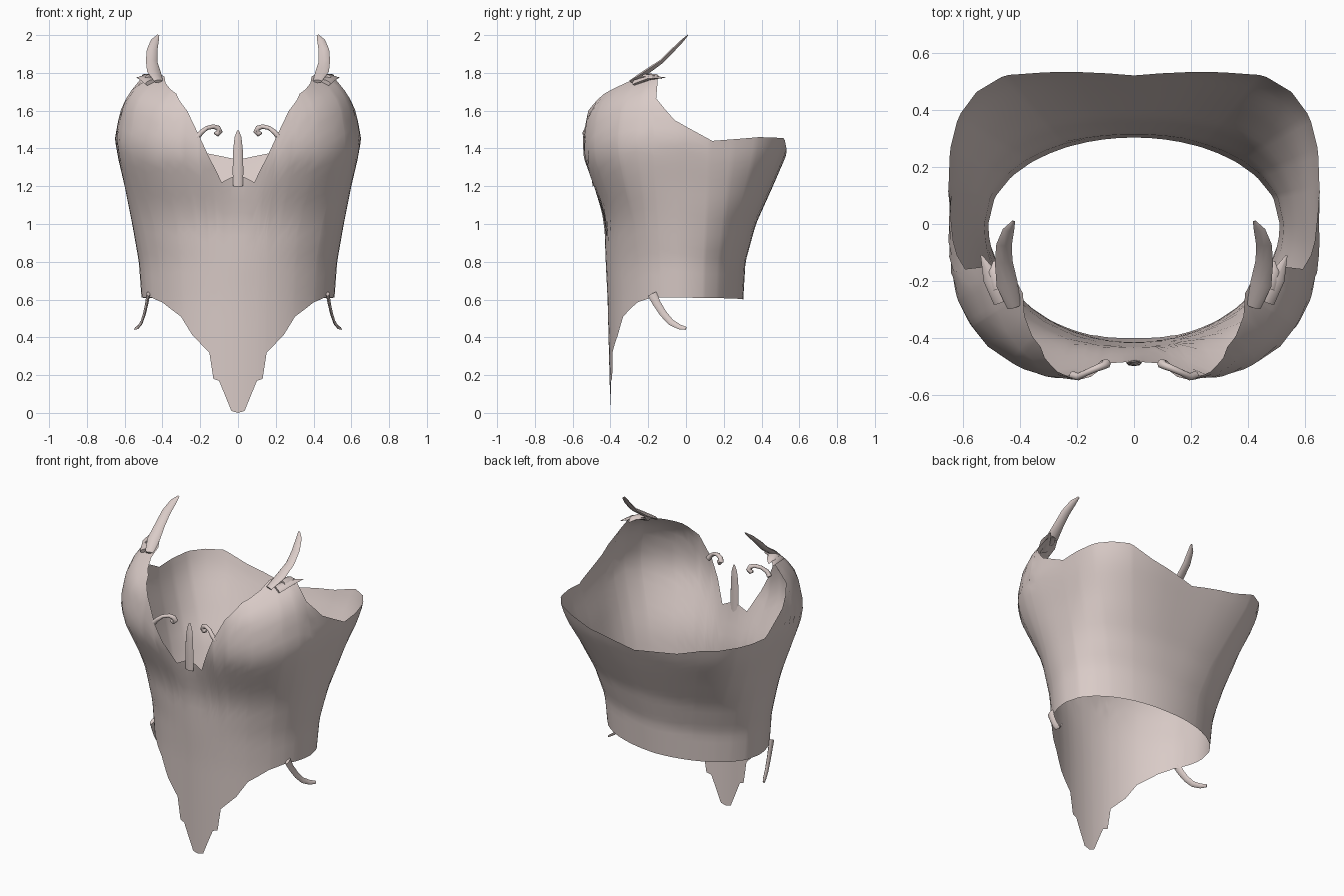
import bpy, bmesh, math
from mathutils import Vector

old = bpy.data.objects.get("Cube")
if old:
    bpy.data.objects.remove(old, do_unlink=True)

mat = bpy.data.materials.new("pale_rose_metal")
mat.use_nodes = True
colour = (0.70, 0.60, 0.575, 1)
mat.diffuse_color = colour
mat.node_tree.nodes["Principled BSDF"].inputs["Base Color"].default_value = colour

# Body sections: height, half width, front depth, back depth,
# front squareness, back squareness, centre dip
SECTIONS = [
    (0.00, .50, .40, .30, 2.0, 2.0, 0),
    (0.60, .51, .415, .303, 2.0, 2.0, 0),
    (0.80, .525, .425, .315, 2.0, 2.1, 0),
    (1.00, .56, .432, .37, 2.2, 2.5, 0),
    (1.10, .58, .46, .415, 2.3, 2.8, .02),
    (1.20, .60, .50, .46, 2.5, 3.1, .05),
    (1.35, .635, .56, .525, 2.7, 3.7, .12),
    (1.45, .652, .565, .555, 2.7, 4.0, .12),
    (1.60, .625, .54, .56, 2.7, 4.0, .10),
    (1.67, .60, .495, .56, 2.7, 4.0, 0),
    (1.73, .565, .42, .56, 2.7, 4.0, 0),
    (1.78, .53, .30, .56, 2.7, 4.0, 0),
    (1.81, .49, .24, .56, 2.7, 4.0, 0),
]

# Edge outlines of one side, from centre front round to centre back: x, y, z
TOP = [(0, -.49, 1.25), (.03, -.49, 1.25), (.09, -.50, 1.22), (.15, -.53, 1.35),
       (.20, -.54, 1.46), (.25, -.48, 1.60), (.31, -.41, 1.69), (.40, -.25, 1.78),
       (.46, -.20, 1.80), (.52, -.15, 1.765), (.60, -.16, 1.665), (.63, -.06, 1.55),
       (.655, .14, 1.44), (.645, .27, 1.45), (.61, .39, 1.46), (.46, .51, 1.455),
       (.32, .555, 1.40), (0, .54, 1.34)]
BOTTOM = [(0, -.40, 0), (.035, -.40, .01), (.10, -.395, .17), (.13, -.39, .18),
          (.15, -.385, .32), (.24, -.36, .41), (.30, -.33, .51), (.42, -.27, .585),
          (.47, -.19, .61), (.51, 0, .61), (0, .305, .60)]


def lerp_table(table, key):
    """Interpolate the rows of a table sorted by its first column."""
    if key <= table[0][0]:
        return table[0][1:]
    for a, b in zip(table, table[1:]):
        if key <= b[0]:
            t = (key - a[0]) / max(b[0] - a[0], 1e-6)
            return [p + (q - p) * t for p, q in zip(a[1:], b[1:])]
    return table[-1][1:]


def by_angle(edge):
    return [(math.atan2(x, -y), z) for x, y, z in edge]


def surface(angle, z):
    """Point of the body in a given direction (0 = front) and height."""
    width, front, back, nf, nb, dip = lerp_table(SECTIONS, z)
    s, c = math.sin(angle), math.cos(angle)
    depth, n = (front, nf) if c > 0 else (back, nb)
    r = (abs(s / width) ** n + abs(c / depth) ** n) ** (-1 / n)
    r *= 1 - dip * math.exp(-(angle / 0.25) ** 2)
    return Vector((r * s, -r * c, z))


def finish(name, bm, angle=35):
    mesh = bpy.data.meshes.new(name)
    bm.to_mesh(mesh)
    bm.free()
    mesh.materials.append(mat)
    obj = bpy.data.objects.new(name, mesh)
    bpy.context.collection.objects.link(obj)
    bpy.ops.object.select_all(action='DESELECT')
    obj.select_set(True)
    bpy.context.view_layer.objects.active = obj
    bpy.ops.object.shade_smooth_by_angle(angle=math.radians(angle))
    return obj


def make_body():
    top, bottom = by_angle(TOP), by_angle(BOTTOM)
    keys = sorted({round(a, 4) for a, _ in top + bottom}
                  | {round(math.radians(d), 4) for d in range(0, 181, 10)})
    half = [keys[0]]
    for a in keys[1:]:
        if a - half[-1] > 0.008:
            half.append(a)
    half[-1] = math.pi
    angles = [-a for a in reversed(half[1:-1])] + half
    rows = 20
    bm = bmesh.new()
    columns = []
    for a in angles:
        low = lerp_table(bottom, abs(a))[0]
        high = lerp_table(top, abs(a))[0]
        column = []
        for i in range(rows + 1):
            p = surface(abs(a), low + (high - low) * i / rows)
            column.append(bm.verts.new((math.copysign(p.x, a), p.y, p.z)))
        columns.append(column)
    for left, right in zip(columns, columns[1:] + columns[:1]):
        for i in range(rows):
            bm.faces.new((left[i], right[i], right[i + 1], left[i + 1]))
    finish("bodice_shell", bm)


def blade(name, path, widths, across, thick, mirror=1, sides=8):
    """Tapered oval strip swept along a path; thick is relative to its width."""
    bm = bmesh.new()
    pts = [Vector(p) for p in path]
    rings = []
    for i, p in enumerate(pts):
        along = (pts[min(i + 1, len(pts) - 1)] - pts[max(i - 1, 0)]).normalized()
        u = Vector(across)
        u = (u - along * u.dot(along)).normalized()
        v = along.cross(u)
        ring = []
        for k in range(sides):
            a = math.tau * k / sides
            q = p + (u * math.cos(a) + v * math.sin(a) * thick) * widths[i] / 2
            ring.append(bm.verts.new((q.x * mirror, q.y, q.z)))
        rings.append(ring)
    for a, b in zip(rings, rings[1:]):
        for k in range(sides):
            j = (k + 1) % sides
            bm.faces.new((a[k], a[j], b[j], b[k]))
    bm.faces.new(rings[0])
    bm.faces.new(rings[-1])
    bmesh.ops.recalc_face_normals(bm, faces=bm.faces)
    finish(name, bm, 50)


make_body()

# Upright tongue in the middle of the neckline
blade("neckline_tongue",
      [(0, -.485, 1.2), (0, -.487, 1.3), (0, -.487, 1.4), (0, -.485, 1.46), (0, -.483, 1.495)],
      [.055, .056, .05, .036, .01], (1, 0, 0), .4)

for side, m in (("left", 1), ("right", -1)):
    # Shoulder horn with two short spikes at its root
    blade(side + "_shoulder_horn",
          [(.42, -.29, 1.755), (.445, -.21, 1.805), (.457, -.13, 1.86),
           (.455, -.07, 1.92), (.44, -.02, 1.97), (.422, .01, 2.0)],
          [.05, .075, .062, .056, .042, .012], (1, 0, .2), .35, m)
    blade(side + "_shoulder_spike_outer",
          [(.46, -.27, 1.75), (.50, -.19, 1.775), (.535, -.11, 1.775)],
          [.07, .06, .006], (1, .4, 0), .4, m)
    blade(side + "_shoulder_spike_inner",
          [(.46, -.22, 1.78), (.485, -.16, 1.785), (.49, -.13, 1.77)],
          [.07, .05, .008], (1, 0, 0), .4, m)
    # Curled hook on the neckline edge
    blade(side + "_neckline_hook",
          [(.215, -.53, 1.46), (.195, -.535, 1.485), (.165, -.52, 1.508), (.13, -.505, 1.516),
           (.105, -.495, 1.508), (.098, -.49, 1.49), (.11, -.492, 1.477), (.125, -.495, 1.482)],
          [.03, .026, .022, .024, .028, .034, .03, .012], (0, 1, 0), 1, m)
    # Curved tail hanging from the hip
    blade(side + "_hip_tail",
          [(.475, -.18, .63), (.483, -.155, .58), (.495, -.12, .525), (.51, -.08, .48),
           (.528, -.035, .455), (.545, 0, .447)],
          [.05, .042, .038, .034, .028, .018], (0, 1, .5), .4, m)
